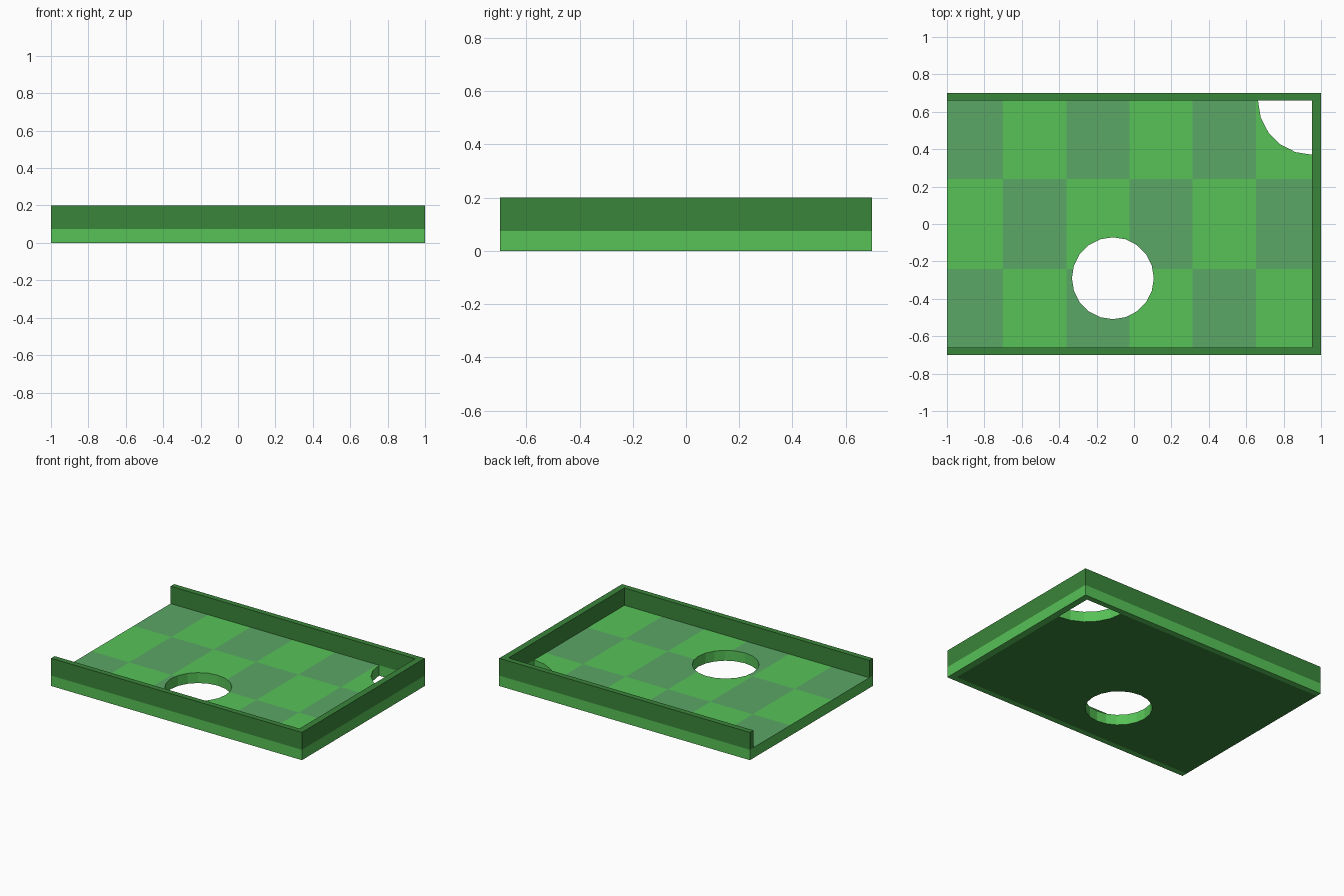
import bpy, bmesh
from mathutils import Matrix, Vector

if "Cube" in bpy.data.objects:
    bpy.data.objects.remove(bpy.data.objects["Cube"])

FLOOR_H, WALL_H = 0.075, 0.2
IN_X, IN_Y = 0.953, 0.66         # inner edges of the walls


def material(name, rgb):
    m = bpy.data.materials.new(name)
    m.diffuse_color = (*rgb, 1)
    m.use_nodes = True
    m.node_tree.nodes["Principled BSDF"].inputs["Base Color"].default_value = m.diffuse_color
    return m


LIGHT = material("light_green", (0.095, 0.54, 0.095))
DARK = material("dark_green", (0.042, 0.235, 0.042))
TILE = material("muted_green", (0.105, 0.385, 0.133))


def add_object(name, bm, mats=()):
    me = bpy.data.meshes.new(name)
    bmesh.ops.recalc_face_normals(bm, faces=bm.faces)
    bm.to_mesh(me)
    bm.free()
    for m in mats:
        me.materials.append(m)
    ob = bpy.data.objects.new(name, me)
    bpy.context.collection.objects.link(ob)
    return ob


def u_frame(name, z0, z1, mat):
    """Three-sided frame, open on the left."""
    outline = [(-1, -0.7), (1, -0.7), (1, 0.7), (-1, 0.7),
               (-1, IN_Y), (IN_X, IN_Y), (IN_X, -IN_Y), (-1, -IN_Y)]
    bm = bmesh.new()
    face = bm.faces.new([bm.verts.new((x, y, z0)) for x, y in outline])
    top = bmesh.ops.extrude_face_region(bm, geom=[face])["geom"]
    bmesh.ops.translate(bm, vec=(0, 0, z1 - z0),
                        verts=[g for g in top if isinstance(g, bmesh.types.BMVert)])
    return add_object(name, bm, [mat])


# Raised walls and the light band beneath them
u_frame("base_rim", 0, FLOOR_H, LIGHT)
u_frame("raised_wall", FLOOR_H, WALL_H, DARK)

# Floor slab, cut into a 6 x 3 chequer, with a dark underside
bm = bmesh.new()
bmesh.ops.create_cube(bm, size=1, matrix=Matrix.Translation(((IN_X - 1) / 2, 0, FLOOR_H / 2))
                      @ Matrix.Diagonal((IN_X + 1, 2 * IN_Y, FLOOR_H, 1)))
x_cuts = [-0.7 + 0.338 * i for i in range(5)]
y_cuts = [-0.24, 0.24]
for axis, cuts in ((Vector((1, 0, 0)), x_cuts), (Vector((0, 1, 0)), y_cuts)):
    for c in cuts:
        bmesh.ops.bisect_plane(bm, geom=bm.verts[:] + bm.edges[:] + bm.faces[:],
                               plane_co=axis * c, plane_no=axis)
bm.normal_update()
for f in bm.faces:
    c = f.calc_center_median()
    if f.normal.z > 0.5:
        col = sum(c.x > v for v in x_cuts)
        row = sum(c.y > v for v in y_cuts)
        f.material_index = 2 if (col + row) % 2 == 0 else 0
    elif f.normal.z < -0.5:
        f.material_index = 1
floor = add_object("chequered_floor", bm, [LIGHT, DARK, TILE])

# Round hole and quarter-round corner hole, 20 sides each
cutters = []
for name, x, y, r in (("round_hole", -0.113, -0.29, 0.219), ("corner_hole", IN_X, IN_Y, 0.29)):
    bm = bmesh.new()
    bmesh.ops.create_cone(bm, cap_ends=True, segments=20, radius1=r, radius2=r, depth=0.5,
                          matrix=Matrix.Translation((x, y, 0)))
    cutter = add_object(name + "_cutter", bm, [LIGHT])
    cutter.hide_render = True
    cutters.append(cutter)
    mod = floor.modifiers.new(name, "BOOLEAN")
    mod.operation, mod.solver, mod.object = "DIFFERENCE", "EXACT", cutter

# Bake the holes and remove the cutters
deps = bpy.context.evaluated_depsgraph_get()
floor_mesh = bpy.data.meshes.new_from_object(floor.evaluated_get(deps))
floor.modifiers.clear()
floor.data = floor_mesh
for cutter in cutters:
    bpy.data.objects.remove(cutter)
